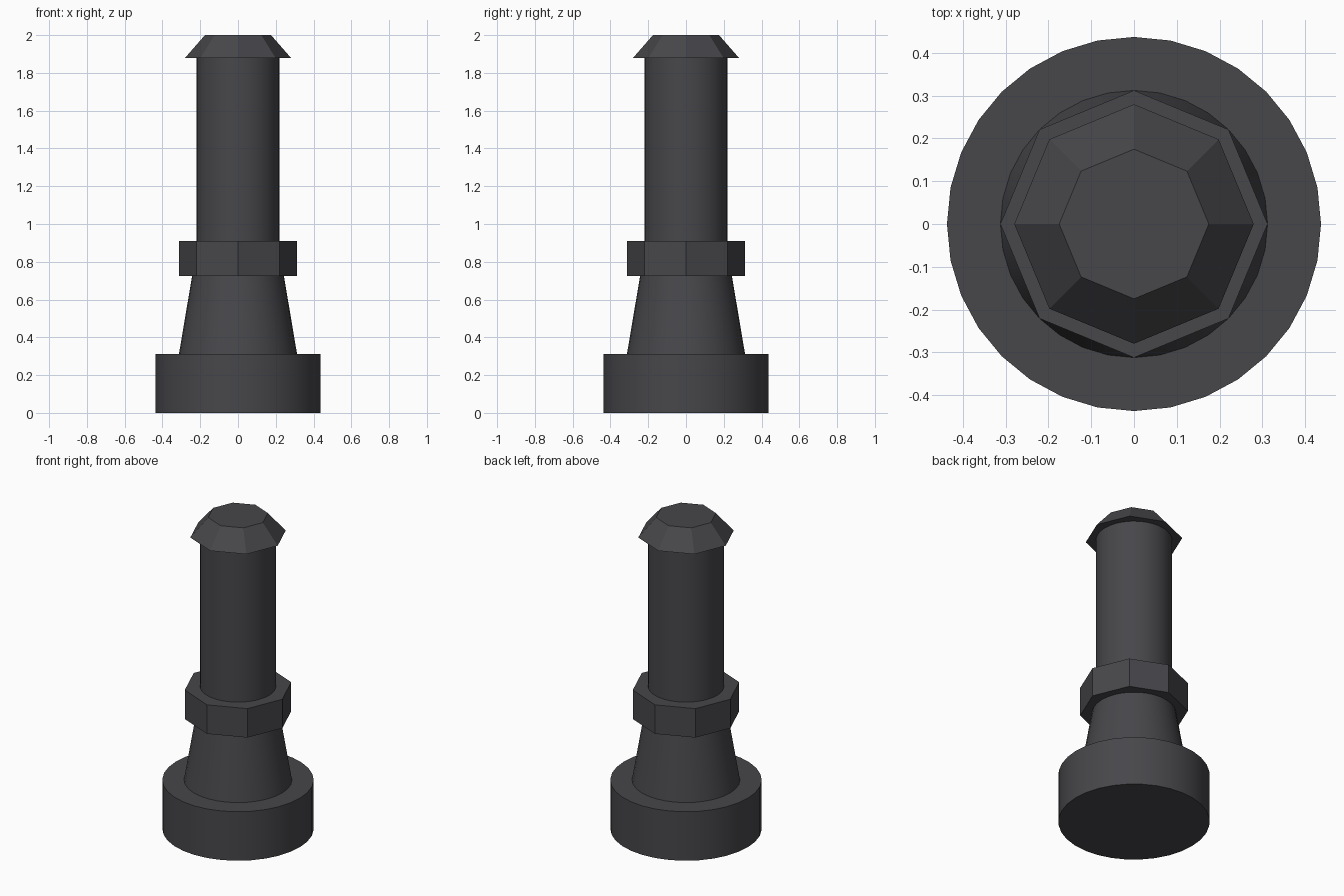
import bpy
import math

cube = bpy.data.objects.get("Cube")
if cube:
    bpy.data.objects.remove(cube, do_unlink=True)

# One dark metal colour for every part
metal = bpy.data.materials.new("dark_grey_metal")
metal.use_nodes = True
colour = (0.063, 0.061, 0.068, 1)
metal.diffuse_color = colour
metal.node_tree.nodes["Principled BSDF"].inputs["Base Color"].default_value = colour


def turned_part(name, sides, r_bottom, r_top, z_bottom, z_top, smooth=False):
    """Closed cylinder or frustum standing on the z axis."""
    bpy.ops.mesh.primitive_cone_add(
        vertices=sides, radius1=r_bottom, radius2=r_top,
        depth=z_top - z_bottom, location=(0, 0, (z_bottom + z_top) / 2))
    part = bpy.context.object
    part.name = name
    part.data.materials.append(metal)
    if smooth:
        bpy.ops.object.shade_smooth_by_angle(angle=math.radians(30))
    return part


ROUND = 32
OCTAGON = 8

# Round foot, tapered neck and straight shaft
turned_part("base", ROUND, 0.4375, 0.4375, 0, 0.3125, smooth=True)
turned_part("tapered_neck", ROUND, 0.3125, 0.243, 0.3125, 0.725, smooth=True)
turned_part("shaft", ROUND, 0.22, 0.22, 0.725, 1.88, smooth=True)

# Faceted collar and chamfered cap
turned_part("octagonal_collar", OCTAGON, 0.3125, 0.3125, 0.725, 0.91)
turned_part("octagonal_cap", OCTAGON, 0.28, 0.175, 1.88, 2.0)
